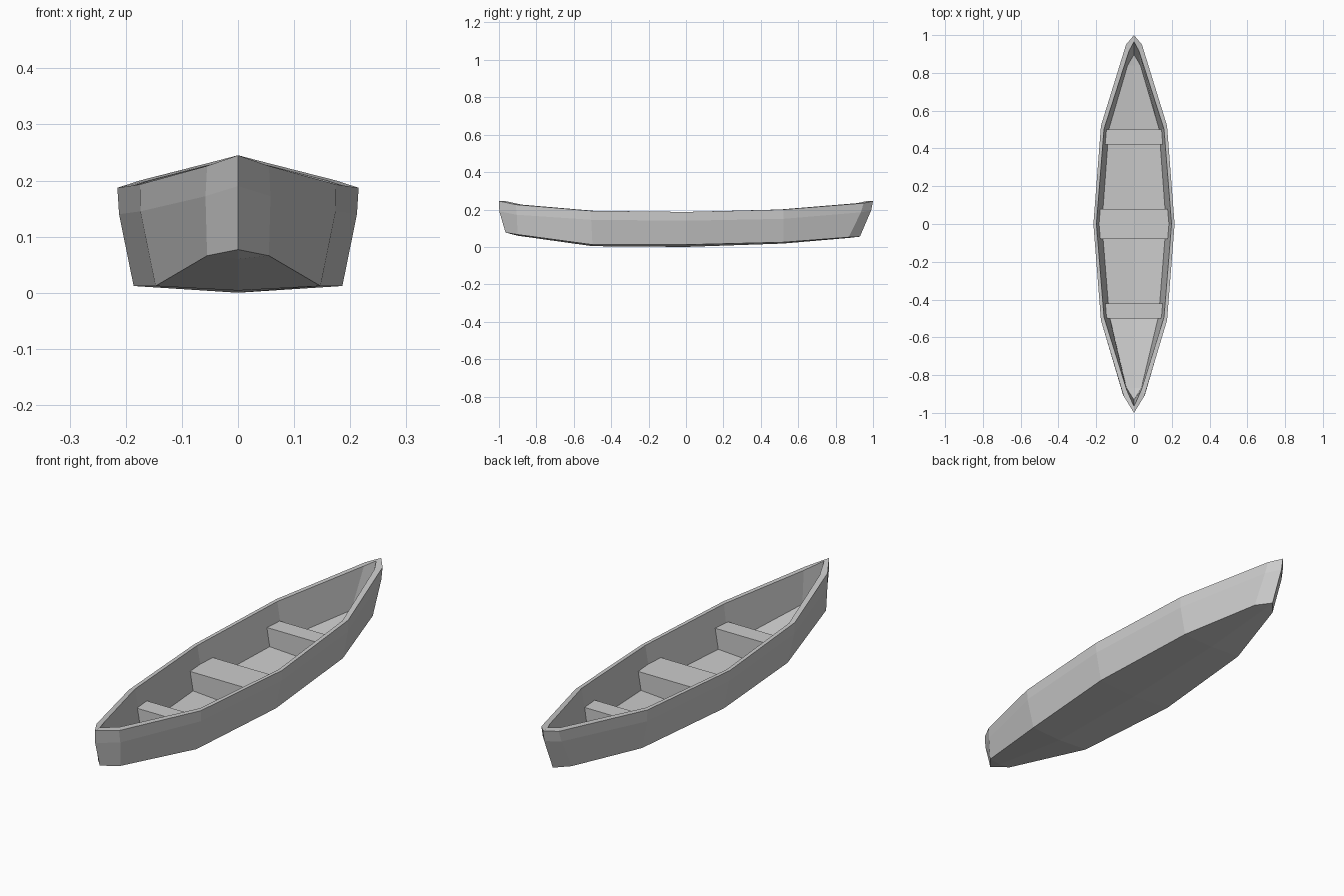
import bpy, bmesh

if "Cube" in bpy.data.objects:
    bpy.data.objects.remove(bpy.data.objects["Cube"])

# Hull stations bow to stern: rim, knuckle and chine points (half side), keel height
STATIONS = [
    ((0, -1.0, .245), (0, -.998, .19), (0, -.965, .077), .077),
    ((.055, -.91, .226), (.058, -.905, .172), (.055, -.9, .066), .06),
    ((.175, -.51, .193), (.174, -.507, .145), (.147, -.5, .012), .004),
    ((.215, 0, .187), (.212, 0, .14), (.186, 0, .012), 0),
    ((.175, .52, .2), (.174, .52, .15), (.149, .52, .025), .018),
    ((.042, .95, .234), (.046, .935, .185), (.05, .87, .052), .048),
    ((0, 1.0, .245), (0, .99, .195), (0, .93, .055), .055),
]
WALL = .016      # side thickness
END = .965       # inner length factor
FLOOR = .014     # floor thickness


def finish(name, bm):
    bmesh.ops.remove_doubles(bm, verts=bm.verts, dist=.0005)
    bmesh.ops.recalc_face_normals(bm, faces=bm.faces)
    mesh = bpy.data.meshes.new(name)
    bm.to_mesh(mesh)
    bm.free()
    obj = bpy.data.objects.new(name, mesh)
    bpy.context.collection.objects.link(obj)
    return obj


def section(rim, knuckle, chine, keel_z):
    def inner(p, lift):
        return (max(p[0] - WALL, 0), p[1] * END, p[2] + lift)

    def flip(p):
        return (-p[0], p[1], p[2])
    irim, ichine = inner(rim, 0), inner(chine, FLOOR)
    outer = [rim, knuckle, chine]
    inside = [ichine, irim]
    return (outer + [(0, chine[1], keel_z)] + [flip(p) for p in reversed(outer)]
            + [flip(p) for p in reversed(inside)]
            + [(0, ichine[1], keel_z + FLOOR)] + inside)


# Hull: closed shell lofted through the stations
bm = bmesh.new()
rings = [[bm.verts.new(p) for p in section(*s)] for s in STATIONS]
for a, b in zip(rings, rings[1:]):
    n = len(a)
    for i in range(n):
        j = (i + 1) % n
        bm.faces.new((a[i], a[j], b[j], b[i]))
finish("hull", bm)


# Seats: solid benches tapered to fit the inner walls
def seat(name, ends, top, bottom):
    bm = bmesh.new()
    for y, w_top, w_bottom in ends:
        for sx in (-1, 1):
            bm.verts.new((sx * w_top, y, top))
            bm.verts.new((sx * w_bottom, y, bottom))
    bmesh.ops.convex_hull(bm, input=bm.verts)
    bmesh.ops.dissolve_limit(bm, angle_limit=.02, verts=bm.verts, edges=bm.edges)
    finish(name, bm)


seat("front_seat", [(-.5, .156, .132), (-.42, .165, .14)], .115, .018)
seat("middle_seat", [(-.08, .191, .168), (.08, .191, .168)], .108, .013)
seat("rear_seat", [(.42, .165, .14), (.5, .156, .132)], .118, .025)
